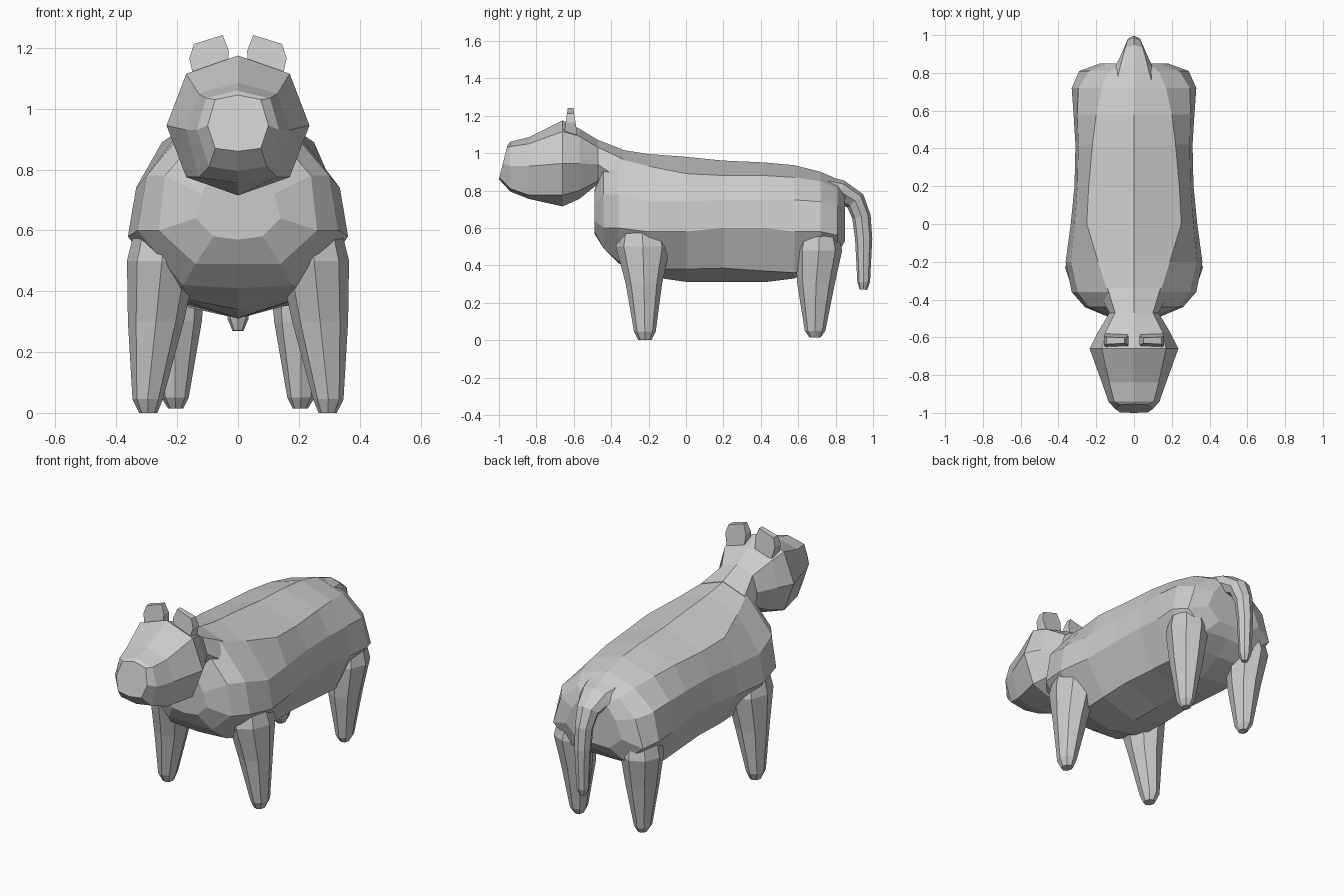
import bpy, bmesh, math
from mathutils import Vector


def loft(name, rings):
    """Skin a list of equal-length point rings and cap both ends."""
    bm = bmesh.new()
    rows = [[bm.verts.new(p) for p in ring] for ring in rings]
    n = len(rows[0])
    for a, b in zip(rows, rows[1:]):
        for i in range(n):
            j = (i + 1) % n
            bm.faces.new((a[i], a[j], b[j], b[i]))
    bm.faces.new(rows[0])
    bm.faces.new(rows[-1])
    bmesh.ops.recalc_face_normals(bm, faces=bm.faces)
    mesh = bpy.data.meshes.new(name)
    bm.to_mesh(mesh)
    bm.free()
    obj = bpy.data.objects.new(name, mesh)
    bpy.context.collection.objects.link(obj)
    return obj


def mirrored_ring(y, top, bottom, half, tilt=0.0):
    """Symmetric cross-section: top centre, right side, bottom centre, left side."""
    pts = [(0, top)] + half + [(0, bottom)] + [(-x, z) for x, z in reversed(half)]
    return [(x, y + tilt * (z - bottom), z) for x, z in pts]


# Torso: y, top z, bottom z, then side points (x, z)
torso = [
    (-0.49, 0.80, 0.57, [(.08, .79), (.12, .72), (.14, .64), (.08, .58)]),
    (-0.44, 0.97, 0.49, [(.12, .92), (.24, .78), (.26, .60), (.14, .49)]),
    (-0.36, 1.02, 0.41, [(.14, .97), (.30, .78), (.33, .60), (.18, .42)]),
    (-0.20, 0.995, 0.34, [(.19, .93), (.335, .74), (.362, .58), (.21, .38)]),
    (0.00, 0.98, 0.312, [(.25, .89), (.315, .74), (.335, .58), (.22, .38)]),
    (0.20, 0.96, 0.31, [(.24, .88), (.30, .75), (.315, .60), (.22, .385)]),
    (0.42, 0.95, 0.31, [(.22, .88), (.295, .75), (.31, .60), (.22, .37)]),
    (0.58, 0.935, 0.33, [(.20, .87), (.30, .75), (.32, .58), (.22, .36)]),
    (0.72, 0.90, 0.40, [(.17, .85), (.295, .74), (.33, .58), (.20, .40)]),
    (0.81, 0.86, 0.47, [(.13, .81), (.24, .72), (.29, .56), (.17, .46)]),
    (0.85, 0.81, 0.53, [(.08, .78), (.14, .70), (.18, .60), (.10, .53)]),
]
loft("torso", [mirrored_ring(*s) for s in torso])

# Head and neck: last value leans the muzzle tip back
head = [
    (-1.00, 1.045, 0.86, [(.075, 1.03), (.10, .945), (.075, .87)], 0.25),
    (-0.94, 1.06, 0.795, [(.105, 1.035), (.135, .93), (.095, .81)]),
    (-0.84, 1.085, 0.755, [(.13, 1.05), (.17, .93), (.13, .775)]),
    (-0.66, 1.175, 0.715, [(.17, 1.115), (.235, .945), (.17, .775)]),
    (-0.57, 1.13, 0.755, [(.15, 1.09), (.19, .945), (.13, .80)]),
    (-0.47, 1.07, 0.835, [(.10, 1.03), (.13, .94), (.09, .85)]),
    (-0.34, 1.02, 0.65, [(.14, .97), (.20, .85), (.10, .70)]),
]
loft("head_and_neck", [mirrored_ring(*s) for s in head])

# Legs: z, centre x, centre y, half width, half depth
front_leg = [
    (0.00, .295, -.22, .03, .035),
    (0.045, .297, -.22, .05, .058),
    (0.30, .27, -.225, .092, .097),
    (0.50, .25, -.23, .115, .145),
    (0.66, .235, -.24, .09, .10),
]
rear_leg = [
    (0.015, .205, .69, .025, .03),
    (0.05, .207, .69, .045, .055),
    (0.30, .207, .695, .088, .10),
    (0.48, .215, .71, .112, .125),
    (0.62, .20, .71, .10, .09),
]
angles = [math.tau * i / 8 for i in range(8)]
for name, stations in (("front_leg", front_leg), ("rear_leg", rear_leg)):
    for side, s in (("left", 1), ("right", -1)):
        loft(f"{name}_{side}", [
            [(s * (cx + rx * math.cos(a)), cy + ry * math.sin(a), z) for a in angles]
            for z, cx, cy, rx, ry in stations])

# Tail: y, z, half width, half thickness; rings stand square to the path
tail = [(.70, .80, .15, .09), (.83, .79, .10, .065), (.905, .745, .065, .055),
        (.938, .66, .05, .05), (.95, .54, .045, .046), (.95, .31, .035, .034),
        (.948, .27, .018, .02)]
rings = []
for i, (y, z, rx, rt) in enumerate(tail):
    a, b = tail[max(i - 1, 0)], tail[min(i + 1, len(tail) - 1)]
    d = Vector((0, b[0] - a[0], b[1] - a[1])).normalized()
    n = Vector((0, -d.z, d.y))
    rings.append([Vector((rx * math.cos(t), y, z)) + n * rt * math.sin(t) for t in angles])
loft("tail", rings)

# Ears: flat plates, slimmer towards the tip
outline = [(.035, 1.10), (.145, 1.10), (.16, 1.165), (.145, 1.213), (.05, 1.242), (.03, 1.19)]
for side, s in (("left", 1), ("right", -1)):
    loft(f"ear_{side}", [
        [(s * x, -.617 + k * (.036 - .15 * (z - 1.10)), z) for x, z in outline]
        for k in (-1, 1)])
